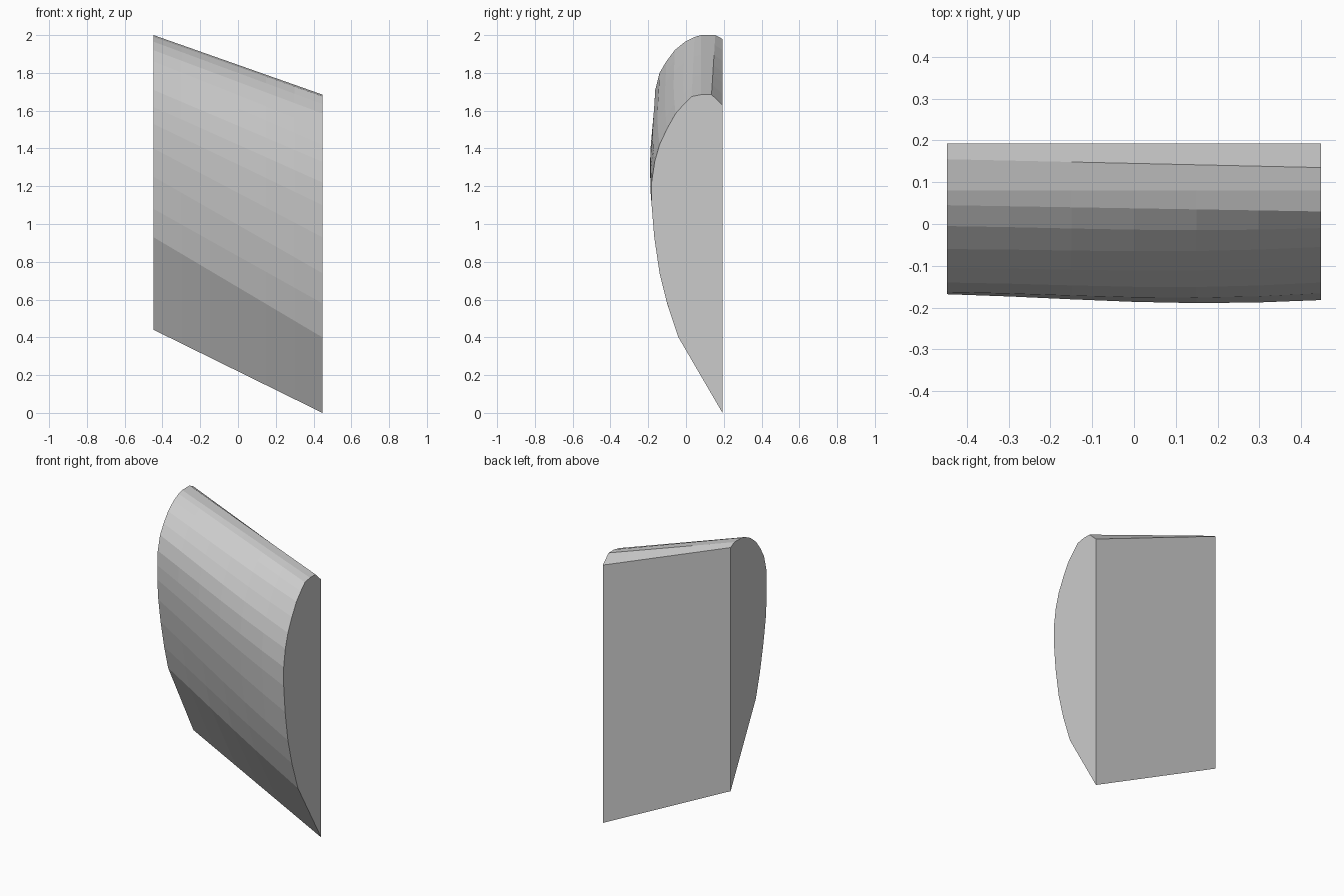
import bpy, bmesh, math

if "Cube" in bpy.data.objects:
    bpy.data.objects.remove(bpy.data.objects["Cube"])

# Matching (y, z) outlines of the two end faces, bottom corner to top back corner
RIGHT = [(.193, 0), (-.04, .40), (-.10, .58), (-.14, .74), (-.168, .93),
         (-.182, 1.10), (-.182, 1.22), (-.166, 1.33), (-.14, 1.42), (-.10, 1.505),
         (-.055, 1.585), (-.01, 1.635), (.03, 1.675), (.08, 1.685), (.135, 1.685), (.193, 1.63)]
LEFT = [(.193, .44), (-.06, .93), (-.10, 1.08), (-.135, 1.25), (-.158, 1.40),
        (-.168, 1.53), (-.168, 1.62), (-.163, 1.71), (-.14, 1.80), (-.105, 1.86),
        (-.06, 1.92), (-.005, 1.965), (.045, 1.99), (.08, 2.0), (.155, 2.0), (.193, 1.98)]
HALF, STEPS = .447, 6

# Sheared blade body: loft between the end outlines with a slight forward bulge
bm = bmesh.new()
rings = []
for i in range(STEPS + 1):
    t = i / STEPS
    x = -HALF + 2 * HALF * t
    bulge = 1 + .033 * math.sin(math.pi * t ** 1.4)
    ring = []
    for (ly, lz), (ry, rz) in zip(LEFT, RIGHT):
        y = ly + (ry - ly) * t
        ring.append(bm.verts.new((x, .193 - (.193 - y) * (bulge if y < 0 else 1), lz + (rz - lz) * t)))
    rings.append(ring)
n = len(LEFT)
for a, b in zip(rings, rings[1:]):
    for j in range(n):
        k = (j + 1) % n
        bm.faces.new((a[j], a[k], b[k], b[j]))
bm.faces.new(rings[0])
bm.faces.new(rings[-1][::-1])
bmesh.ops.recalc_face_normals(bm, faces=bm.faces)

mesh = bpy.data.meshes.new("blade_body")
bm.to_mesh(mesh)
bm.free()
obj = bpy.data.objects.new("blade_body", mesh)
bpy.context.collection.objects.link(obj)
